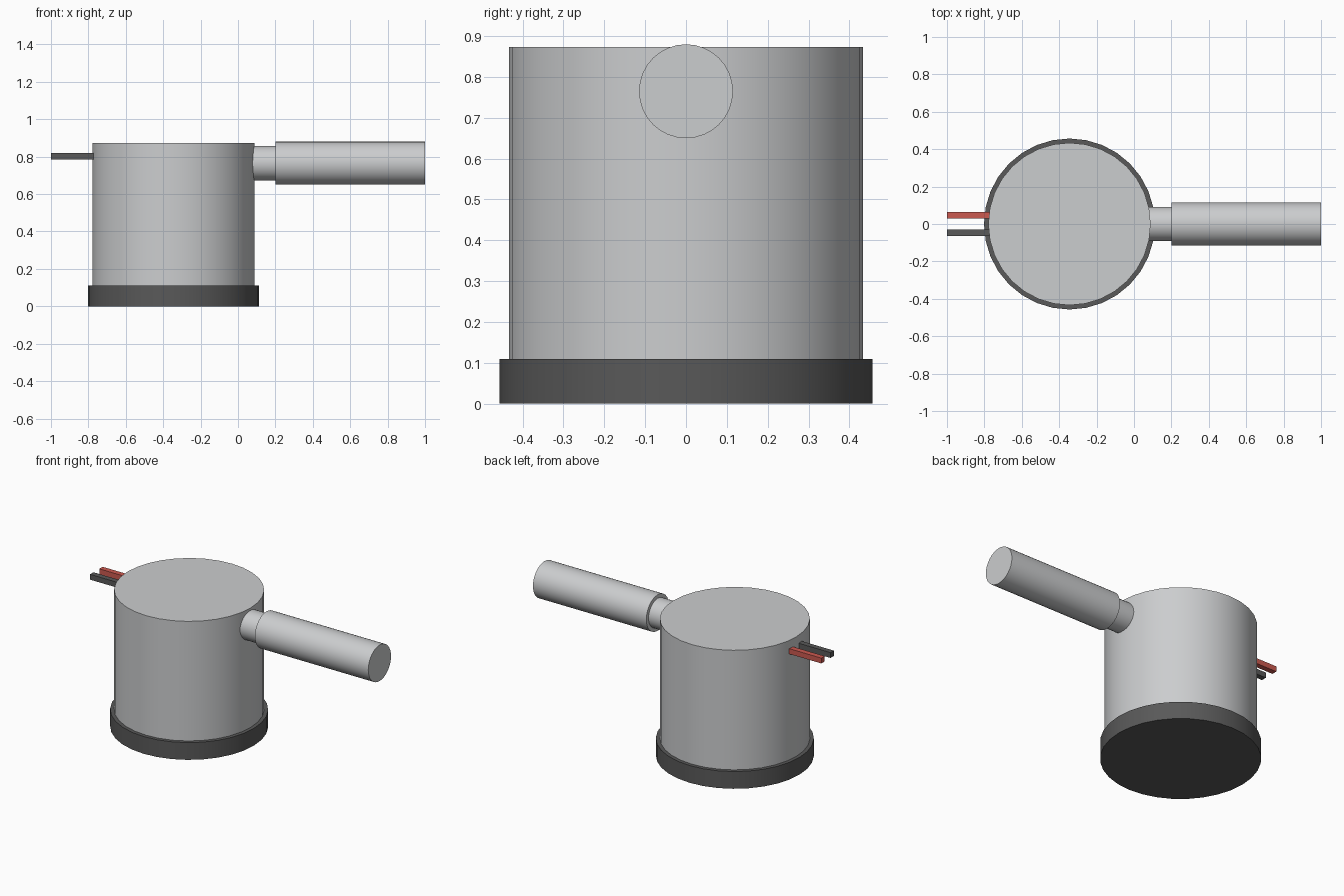
import bpy
from math import pi

cube = bpy.data.objects.get("Cube")
if cube:
    bpy.data.objects.remove(cube, do_unlink=True)


def material(name, color):
    mat = bpy.data.materials.new(name)
    mat.use_nodes = True
    mat.diffuse_color = (*color, 1)
    mat.node_tree.nodes["Principled BSDF"].inputs["Base Color"].default_value = (*color, 1)
    return mat


steel = material("light grey metal", (0.6, 0.61, 0.62))
rubber = material("dark grey rubber", (0.1, 0.1, 0.1))
red = material("red insulation", (0.6, 0.1, 0.08))


def finish(name, mat):
    obj = bpy.context.object
    obj.name = name
    obj.data.materials.append(mat)
    return obj


def cylinder(name, mat, radius, start, end, x=0, z=0, along_x=False):
    """Capped cylinder from start to end, upright or lying along x."""
    mid = (start + end) / 2
    bpy.ops.mesh.primitive_cylinder_add(
        vertices=32, radius=radius, depth=end - start,
        location=(mid, 0, z) if along_x else (x, 0, mid),
        rotation=(0, pi / 2, 0) if along_x else (0, 0, 0))
    finish(name, mat)
    bpy.ops.object.shade_smooth_by_angle(angle=pi / 6)


BODY_X = -0.345
PIPE_Z = 0.765

# Housing standing in a wider base cap
cylinder("housing", steel, 0.434, 0.02, 0.873, x=BODY_X)
cylinder("base_cap", rubber, 0.457, 0, 0.11, x=BODY_X)

# Outlet neck and thicker pipe
cylinder("outlet_neck", steel, 0.092, -0.05, 0.21, z=PIPE_Z, along_x=True)
cylinder("outlet_pipe", steel, 0.115, 0.2, 1, z=PIPE_Z, along_x=True)

# Pair of square wires leaving the housing
for name, mat, y in (("red_wire", red, 0.046), ("dark_wire", rubber, -0.046)):
    bpy.ops.mesh.primitive_cube_add(size=1, location=(-0.87, y, 0.803))
    wire = finish(name, mat)
    wire.scale = (0.26, 0.034, 0.034)
